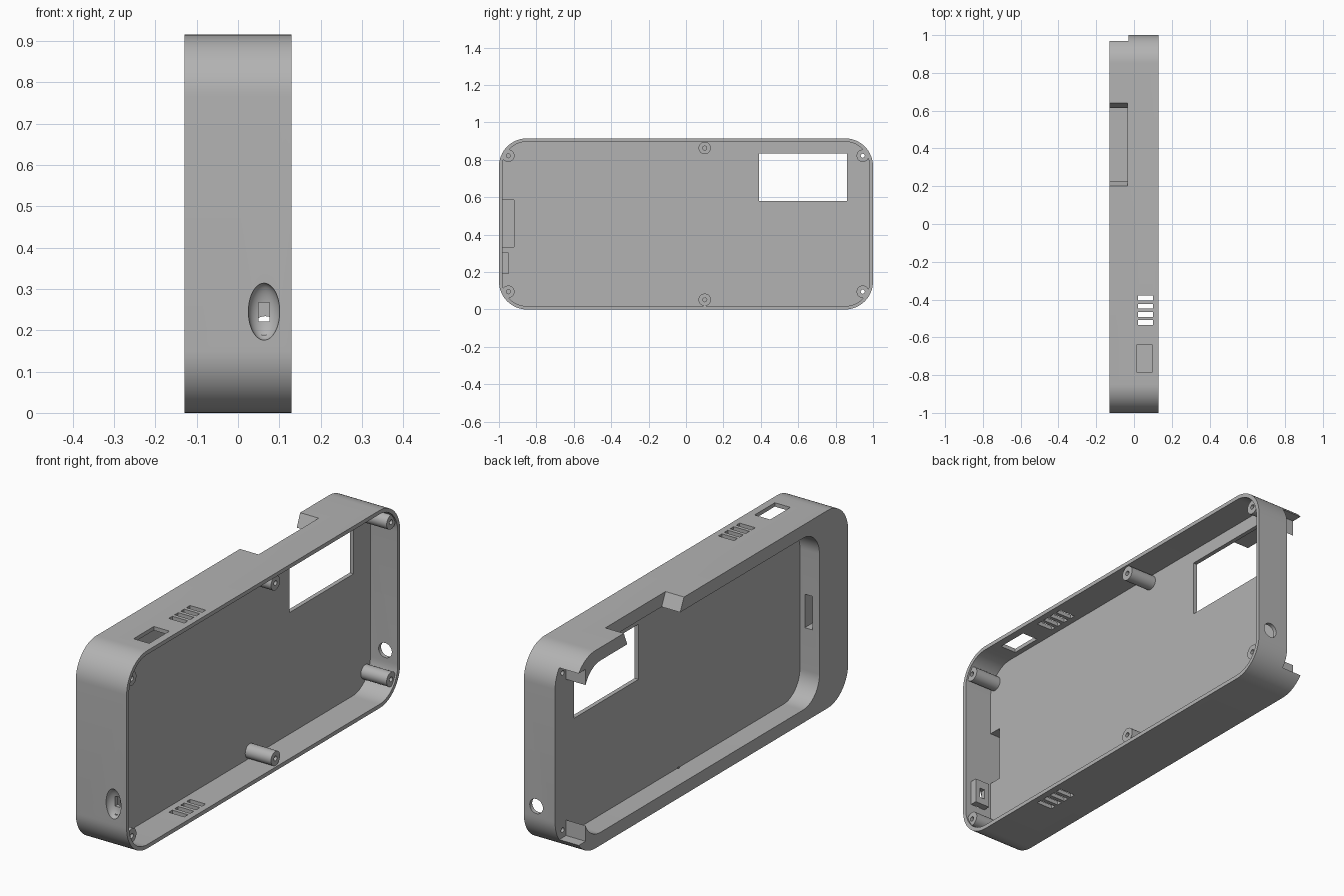
import bpy
import bmesh
from math import cos, sin, pi
from mathutils import Vector

if "Cube" in bpy.data.objects:
    bpy.data.objects.remove(bpy.data.objects["Cube"])

HEIGHT, WALL, RADIUS = 0.915, 0.018, 0.15
PLATE_BACK, PLATE_FRONT, SIDE = -0.03, -0.01, 0.13
OVER = 0.05  # cutter overshoot

plastic = bpy.data.materials.new("grey plastic")
plastic.use_nodes = True
grey = (0.45, 0.45, 0.45, 1)
plastic.diffuse_color = grey
plastic.node_tree.nodes["Principled BSDF"].inputs["Base Color"].default_value = grey


def extrude(name, points, offset):
    """Solid made by sweeping a closed outline along an offset."""
    bm = bmesh.new()
    face = bm.faces.new([bm.verts.new(p) for p in points])
    swept = bmesh.ops.extrude_face_region(bm, geom=[face])["geom"]
    verts = [v for v in swept if isinstance(v, bmesh.types.BMVert)]
    bmesh.ops.translate(bm, verts=verts, vec=Vector(offset))
    bmesh.ops.recalc_face_normals(bm, faces=bm.faces)
    mesh = bpy.data.meshes.new(name)
    bm.to_mesh(mesh)
    bm.free()
    mesh.materials.append(plastic)
    obj = bpy.data.objects.new(name, mesh)
    bpy.context.collection.objects.link(obj)
    return obj


def slab(name, x, y, z, radius, steps=16):
    """Rounded rectangle in the YZ plane, swept along X."""
    points = []
    corners = ((y[1], z[1], -1, -1), (y[0], z[1], 1, -1),
               (y[0], z[0], 1, 1), (y[1], z[0], -1, 1))
    for quarter, (cy, cz, sy, sz) in enumerate(corners):
        for i in range(steps + 1):
            a = (quarter + i / steps) * pi / 2
            points.append((x[0], cy + sy * radius + radius * cos(a),
                           cz + sz * radius + radius * sin(a)))
    return extrude(name, points, (x[1] - x[0], 0, 0))


def box(name, x, y, z):
    points = [(x[0], y[i], z[j]) for i, j in ((0, 0), (1, 0), (1, 1), (0, 1))]
    return extrude(name, points, (x[1] - x[0], 0, 0))


def rod(name, x, y, z, radius, sides=32):
    angles = [2 * pi * i / sides for i in range(sides)]
    points = [(x[0], y + radius * cos(a), z + radius * sin(a)) for a in angles]
    return extrude(name, points, (x[1] - x[0], 0, 0))


def combine(target, tool, operation="DIFFERENCE"):
    mod = target.modifiers.new("cut", "BOOLEAN")
    mod.operation, mod.solver, mod.object = operation, "EXACT", tool
    bpy.context.view_layer.objects.active = target
    bpy.ops.object.modifier_apply(modifier=mod.name)
    bpy.data.objects.remove(tool)


# Rounded shell with the electronics bay open on the left side
case = slab("case", (-SIDE, SIDE), (-1, 1), (0, HEIGHT), RADIUS)
combine(case, slab("bay", (PLATE_FRONT, SIDE + OVER), (WALL - 1, 1 - WALL),
                   (WALL, HEIGHT - WALL), RADIUS - WALL))

# Screw posts and the port housing
posts = [(y, z) for y in (-0.95, 0.945) for z in (0.095, 0.822)]
posts += [(0.1, 0.052), (0.1, 0.863)]
for y, z in posts:
    combine(case, rod("post", (PLATE_FRONT - 0.005, 0.122), y, z, 0.033), "UNION")
combine(case, box("port_housing", (0.025, 0.1), (-0.99, -0.95), (0.19, 0.305)), "UNION")
for y, z in posts:
    combine(case, rod("screw_hole", (PLATE_BACK - 0.005, SIDE + OVER), y, z, 0.011, 16))

# Device cradle on the right side, open at the back end
cradle_z = (0.06, HEIGHT - 0.06)
combine(case, slab("cradle", (-SIDE - OVER, PLATE_BACK), (-0.79, 0.93), cradle_z, 0.12))
combine(case, box("end_opening", (-SIDE - OVER, PLATE_BACK), (0.92, 1 + OVER), cradle_z))

# Window in the middle plate
combine(case, box("window", (-0.06, 0.02), (0.39, 0.86), (0.58, 0.835)))

# Connector pocket behind the cradle, and its slot
combine(case, box("pocket", (-0.105, 0.01), (-0.982, -0.92), (0.335, 0.585)))
combine(case, box("slot", (-0.095, -0.055), (-0.95, -0.75), (0.375, 0.53)))

# Sloped button notch in the top wall
notch = [(-SIDE - OVER, y, z) for y, z in
         ((0.24, 0.83), (0.605, 0.83), (0.64, HEIGHT), (0.64, 1), (0.2, 1), (0.2, HEIGHT))]
combine(case, extrude("notch", notch, (SIDE + OVER - 0.035, 0, 0)))

# Vents through top and bottom, and the switch opening on top
for i in range(4):
    y = -0.535 + i * 0.0433
    combine(case, box("vent", (0.02, 0.1), (y, y + 0.026), (-OVER, HEIGHT + OVER)))
combine(case, box("switch_opening", (0.015, 0.095), (-0.785, -0.637), (0.85, HEIGHT + OVER)))

# Dished charging port at the front
bpy.ops.mesh.primitive_uv_sphere_add(segments=48, ring_count=24, radius=1,
                                     location=(0.063, -1, 0.245))
dish = bpy.context.object
dish.scale = (0.038, 0.032, 0.069)
dish.data.materials.append(plastic)
bpy.context.view_layer.update()
combine(case, dish)
combine(case, box("port", (0.05, 0.076), (-1.05, -0.9), (0.221, 0.267)))

# Round cable hole at the back
ring = [2 * pi * i / 24 for i in range(24)]
cable = [(0.066 + 0.034 * cos(a), 0.95, 0.2 + 0.034 * sin(a)) for a in ring]
combine(case, extrude("cable_hole", cable, (0, 0.1, 0)))

bpy.ops.object.select_all(action="DESELECT")
case.select_set(True)
bpy.context.view_layer.objects.active = case
bpy.ops.object.shade_smooth_by_angle(angle=pi / 6)
